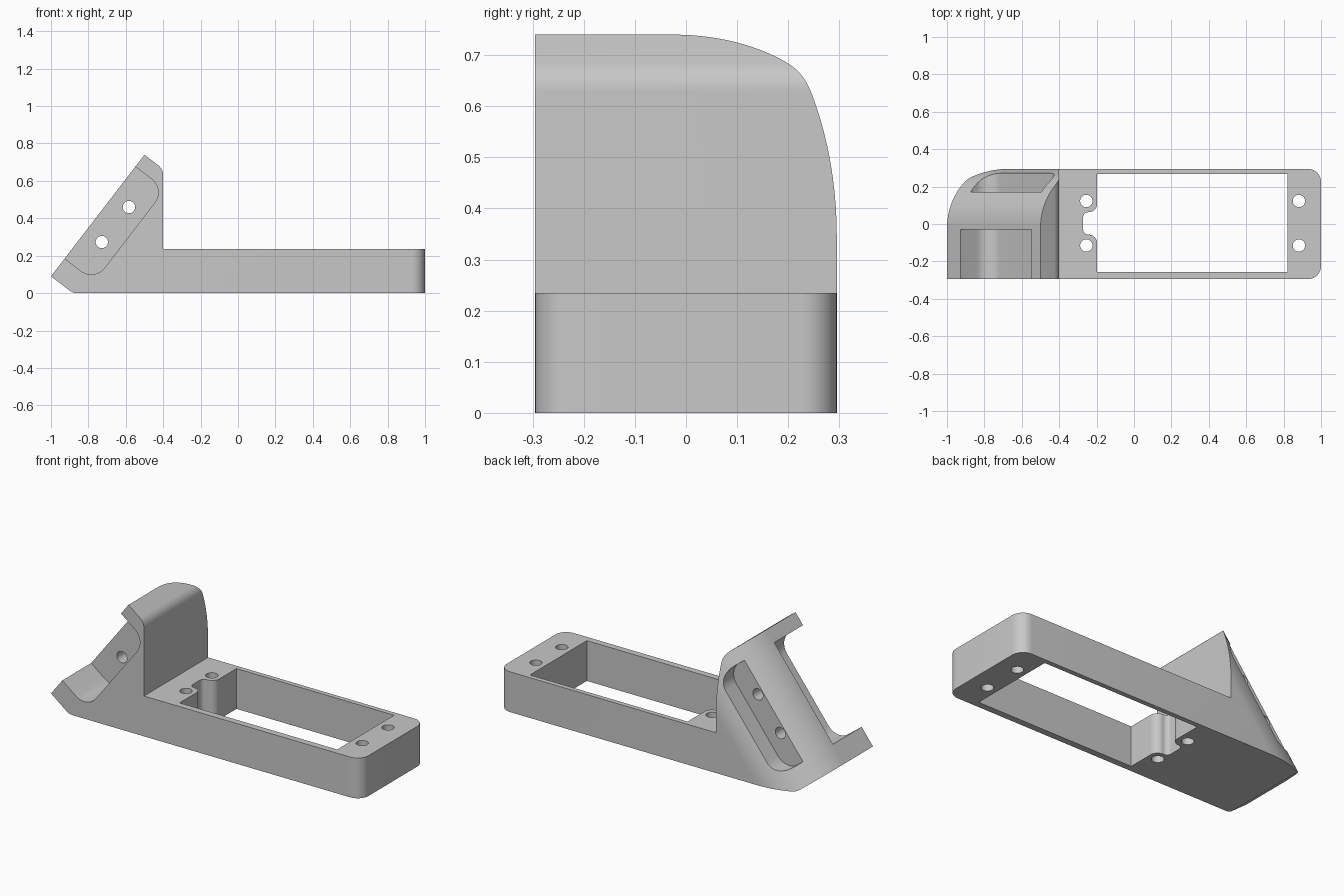
import bpy, bmesh, math
from mathutils import Vector

if "Cube" in bpy.data.objects:
    bpy.data.objects.remove(bpy.data.objects["Cube"], do_unlink=True)

# Material
grey = bpy.data.materials.new("plain grey")
grey.use_nodes = True
colour = (0.58, 0.58, 0.58, 1)
grey.diffuse_color = colour
grey.node_tree.nodes["Principled BSDF"].inputs["Base Color"].default_value = colour

X, Y, Z = Vector((1, 0, 0)), Vector((0, 1, 0)), Vector((0, 0, 1))
ORIGIN = Vector((0, 0, 0))
TIP = Vector((-1, 0, 0.09))                       # lowest point of the sloped face
ALONG = Vector((0.5, 0, 0.65)).normalized()       # up the slope
INTO = Vector((ALONG.z, 0, -ALONG.x))             # into the head
PLAN, SIDE = (ORIGIN, X, Y, Z), (ORIGIN, X, Z, Y)
SLOPE_SIDE = (TIP, ALONG, INTO, Y)
SLOPE_SECTION = (TIP, INTO, Y, ALONG)
LENGTH, HALF, HEIGHT = 0.82, 0.295, 0.235


def rounded(corners, steps=10):
    """Outline from (x, y[, radius]) corners, with tangent arcs."""
    out = []
    for i, c in enumerate(corners):
        p = Vector(c[:2])
        if len(c) < 3:
            out.append(p)
            continue
        a = (Vector(corners[i - 1][:2]) - p).normalized()
        b = (Vector(corners[(i + 1) % len(corners)][:2]) - p).normalized()
        half = a.angle(b) / 2
        centre = p + (a + b).normalized() * c[2] / math.sin(half)
        tangent = c[2] / math.tan(half)
        start, end = p + a * tangent - centre, p + b * tangent - centre
        for k in range(steps + 1):
            d = start.normalized().slerp(end.normalized(), k / steps)
            out.append(centre + d * c[2])
    return out


def circle(x, y, r, n=32):
    return [Vector((x + r * math.cos(k * math.tau / n),
                    y + r * math.sin(k * math.tau / n))) for k in range(n)]


def prism(name, outline, frame, lo, hi):
    o, u, v, w = frame
    bm = bmesh.new()
    rings = [[bm.verts.new(o + u * p[0] + v * p[1] + w * t) for p in outline]
             for t in (lo, hi)]
    bm.faces.new(rings[0])
    bm.faces.new(rings[1])
    n = len(outline)
    for i in range(n):
        j = (i + 1) % n
        bm.faces.new((rings[0][i], rings[0][j], rings[1][j], rings[1][i]))
    bmesh.ops.recalc_face_normals(bm, faces=bm.faces)
    mesh = bpy.data.meshes.new(name)
    bm.to_mesh(mesh)
    bm.free()
    mesh.materials.append(grey)
    obj = bpy.data.objects.new(name, mesh)
    bpy.context.collection.objects.link(obj)
    return obj


def combine(target, tool, operation="DIFFERENCE"):
    mod = target.modifiers.new("cut", "BOOLEAN")
    mod.object, mod.operation, mod.solver = tool, operation, "EXACT"
    bpy.context.view_layer.objects.active = target
    bpy.ops.object.modifier_apply(modifier=mod.name)
    bpy.data.objects.remove(tool, do_unlink=True)


def on_slope(s, d):
    p = TIP + ALONG * s + INTO * d
    return p.x, p.z


# Body: side profile, oversized towards the slope and in depth
top_d = (-0.4 - on_slope(LENGTH, 0)[0]) / INTO.x
foot_d = TIP.z / -INTO.z
profile = rounded([
    on_slope(0, -0.1), on_slope(LENGTH, -0.1),
    (*on_slope(LENGTH, top_d), 0.07), (-0.4, HEIGHT),
    (1, HEIGHT), (1, 0), (*on_slope(0, foot_d), 0.06)])
body = prism("bracket_body", profile, SIDE, -0.4, 0.4)

# Trim to the cross-section with the large rounded back of the head
section = rounded([(0, -HALF), (0, HALF, 0.32), (3, HALF), (3, -HALF)], 28)
combine(body, prism("section", section, SLOPE_SECTION, -3, 3), "INTERSECT")

# Round the upright edges of the far end
bm = bmesh.new()
bm.from_mesh(body.data)
ends = [e for e in bm.edges
        if all(v.co.x > 0.99 for v in e.verts)
        and abs(e.verts[0].co.z - e.verts[1].co.z) > 0.1]
bmesh.ops.bevel(bm, geom=ends, offset=0.07, segments=10, profile=0.5,
                affect="EDGES")
bm.to_mesh(body.data)
bm.free()

# Frame window with a cable notch between the two bosses
window = rounded([
    (0.82, 0.267), (-0.197, 0.267), (-0.197, 0.063, 0.045),
    (-0.272, 0.063, 0.028), (-0.272, -0.057, 0.028),
    (-0.197, -0.057, 0.045), (-0.197, -0.257), (0.82, -0.257)])
combine(body, prism("window", window, PLAN, -0.1, 0.5))

# Upright screw holes in the frame
for x in (-0.255, 0.882):
    for y in (-0.115, 0.123):
        combine(body, prism("frame_hole", circle(x, y, 0.033), PLAN, -0.1, 0.5))

# Pockets in the front and back of the head
pocket = rounded([(0.12, -0.2), (0.74, -0.2), (0.74, 0.2, 0.09), (0.12, 0.2, 0.09)])
for lo, hi in ((-0.5, -0.03), (0.17, 0.5)):
    combine(body, prism("pocket", pocket, SLOPE_SIDE, lo, hi))

# Screw holes through the wall between the pockets
for x, z in ((-0.583, 0.46), (-0.728, 0.273)):
    combine(body, prism("head_hole", circle(x, z, 0.033), SIDE, -0.1, 0.25))

# Shading
bpy.ops.object.select_all(action="DESELECT")
body.select_set(True)
bpy.context.view_layer.objects.active = body
bpy.ops.object.shade_smooth_by_angle(angle=math.radians(30))
